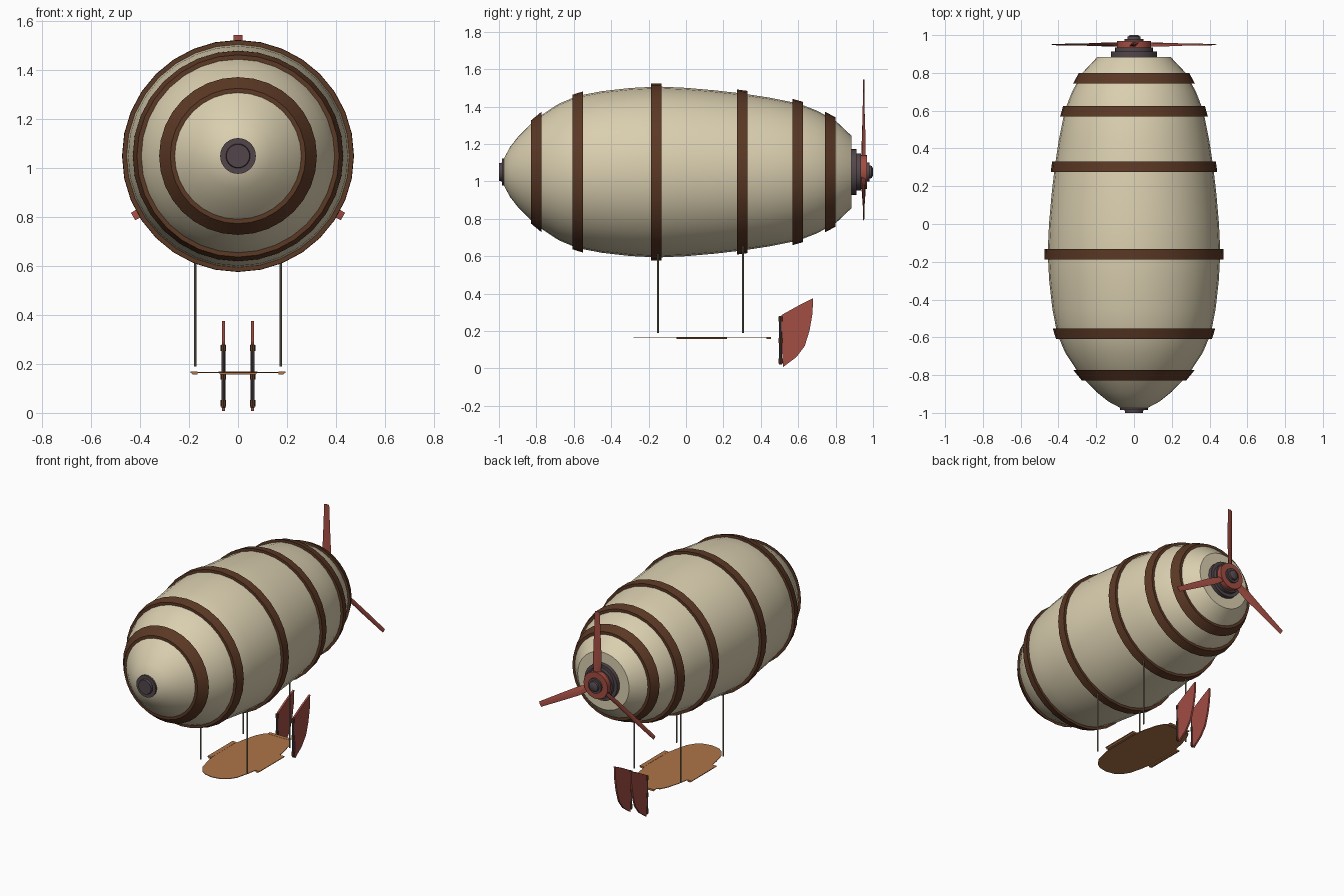
import bpy, bmesh, math
from mathutils import Matrix, Vector

if "Cube" in bpy.data.objects:
    bpy.data.objects.remove(bpy.data.objects["Cube"])

AXIS_Z = 1.05   # height of the balloon centre line


def material(name, rgb):
    m = bpy.data.materials.new(name)
    m.diffuse_color = (*rgb, 1)
    m.use_nodes = True
    m.node_tree.nodes["Principled BSDF"].inputs["Base Color"].default_value = m.diffuse_color
    return m


CREAM = material("cream canvas", (0.70, 0.62, 0.43))
BROWN = material("dark brown leather", (0.105, 0.040, 0.018))
RED = material("brick red", (0.36, 0.075, 0.055))
IRON = material("dark iron", (0.085, 0.062, 0.070))
WOOD = material("orange wood", (0.42, 0.175, 0.065))
ROPE = material("grey rope", (0.20, 0.185, 0.13))


def finish(name, bm, mat, smooth=True):
    bmesh.ops.recalc_face_normals(bm, faces=bm.faces)
    me = bpy.data.meshes.new(name)
    bm.to_mesh(me)
    bm.free()
    me.materials.append(mat)
    ob = bpy.data.objects.new(name, me)
    bpy.context.collection.objects.link(ob)
    if smooth:
        bpy.ops.object.select_all(action='DESELECT')
        ob.select_set(True)
        bpy.context.view_layer.objects.active = ob
        bpy.ops.object.shade_smooth_by_angle(angle=math.radians(35))
    return ob


def lathe(name, profile, mat, closed=False, n=32):
    """Turn (y, radius) points around the balloon axis."""
    bm = bmesh.new()
    rings = [[bm.verts.new((r * math.sin(math.tau * i / n), y,
                            AXIS_Z + r * math.cos(math.tau * i / n)))
              for i in range(n)] for y, r in profile]
    pairs = list(zip(rings, rings[1:]))
    if closed:
        pairs.append((rings[-1], rings[0]))
    else:
        bm.faces.new(rings[0])
        bm.faces.new(rings[-1])
    for a, b in pairs:
        for i in range(n):
            j = (i + 1) % n
            bm.faces.new((a[i], a[j], b[j], b[i]))
    return finish(name, bm, mat)


def prism(name, points, offset, mat):
    """Extrude a flat outline along offset."""
    bm = bmesh.new()
    off = Vector(offset)
    a = [bm.verts.new(p) for p in points]
    b = [bm.verts.new(Vector(p) + off) for p in points]
    bm.faces.new(a)
    bm.faces.new(b)
    for i in range(len(a)):
        j = (i + 1) % len(a)
        bm.faces.new((a[i], a[j], b[j], b[i]))
    return finish(name, bm, mat)


def rod(name, x, y, z0, z1, r, mat, n=8):
    bm = bmesh.new()
    bmesh.ops.create_cone(bm, cap_ends=True, segments=n, radius1=r, radius2=r,
                          depth=z1 - z0,
                          matrix=Matrix.Translation((x, y, (z0 + z1) / 2)))
    return finish(name, bm, mat)


# Balloon envelope
HULL = [(-0.98, 0.06), (-0.94, 0.135), (-0.89, 0.198), (-0.83, 0.257),
        (-0.77, 0.306), (-0.68, 0.365), (-0.58, 0.407), (-0.45, 0.432),
        (-0.30, 0.449), (-0.15, 0.457), (0.0, 0.450), (0.15, 0.437),
        (0.30, 0.420), (0.45, 0.397), (0.60, 0.367), (0.70, 0.328),
        (0.80, 0.274), (0.885, 0.193)]
lathe("balloon_envelope", HULL, CREAM)


def hull_radius(y):
    for (y0, r0), (y1, r1) in zip(HULL, HULL[1:]):
        if y0 <= y <= y1:
            return r0 + (r1 - r0) * (y - y0) / (y1 - y0)


# Bands following the envelope
for i, y in enumerate((-0.80, -0.58, -0.16, 0.302, 0.597, 0.772)):
    a, b = y - 0.028, y + 0.028
    ra, rb = hull_radius(a), hull_radius(b)
    lathe(f"envelope_band_{i + 1}", [(a, ra - 0.01), (a, ra + 0.018),
                                     (b, rb + 0.018), (b, rb - 0.01)], BROWN, True)

# Nose cap and propeller mount
lathe("nose_cap", [(-0.965, 0.073), (-0.985, 0.073), (-0.985, 0.05),
                   (-1.0, 0.047)], IRON)
lathe("propeller_mount", [(0.87, 0.122), (0.912, 0.122), (0.912, 0.10),
                          (0.935, 0.10), (0.935, 0.05), (0.98, 0.05),
                          (0.98, 0.035), (0.992, 0.033), (1.0, 0.02)], IRON)
lathe("propeller_hub", [(0.932, 0.09), (0.968, 0.09), (0.968, 0.05),
                        (0.932, 0.05)], RED, True)

# Three twisted, tapering propeller blades
for k in range(3):
    bm = bmesh.new()
    turn = Matrix.Rotation(math.tau * k / 3, 4, 'Y')
    rings = []
    for r, w, t, tw in ((0.07, 0.042, 0.026, 30), (0.16, 0.056, 0.016, 22),
                        (0.32, 0.046, 0.011, 12), (0.495, 0.035, 0.007, 6)):
        c, s = math.cos(math.radians(tw)), math.sin(math.radians(tw))
        rings.append([bm.verts.new(turn @ Vector((u * c - v * s, u * s + v * c, r))
                                   + Vector((0, 0.95, AXIS_Z)))
                      for u, v in ((-w / 2, 0), (0, -t / 2), (w / 2, 0), (0, t / 2))])
    for a, b in zip(rings, rings[1:]):
        for i in range(4):
            j = (i + 1) % 4
            bm.faces.new((a[i], a[j], b[j], b[i]))
    bm.faces.new(rings[0])
    bm.faces.new(rings[-1])
    finish(f"propeller_blade_{k + 1}", bm, RED)

# Deck: rounded oval with side and rear ledges
half = [(0.06, -0.268), (0.10, -0.24), (0.13, -0.195), (0.152, -0.11),
        (0.163, -0.05), (0.195, -0.05), (0.195, 0.22), (0.160, 0.22),
        (0.148, 0.29), (0.125, 0.37), (0.10, 0.42), (0.08, 0.43), (0.08, 0.455)]
outline = [(0, -0.28)] + half + [(-x, y) for x, y in reversed(half)]
prism("deck", [(x, y, 0.168) for x, y in outline], (0, 0, -0.004), WOOD)
for s in (-1, 1):
    prism("deck_side_ledge", [(s * 0.165, -0.05, 0.157), (s * 0.185, -0.05, 0.157),
                              (s * 0.195, -0.05, 0.169), (s * 0.165, -0.05, 0.169)],
          (0, 0.27, 0), WOOD)
prism("deck_rear_ledge", [(-0.08, 0.43, 0.169), (0.08, 0.43, 0.169),
                          (0.073, 0.43, 0.157), (-0.073, 0.43, 0.157)],
      (0, 0.025, 0), WOOD)

# Suspension ropes
for x in (-0.175, 0.175):
    for y in (-0.15, 0.305):
        rod("suspension_rope", x, y, 0.19, 0.68, 0.005, ROPE)

# Twin rudders with hinge posts and brackets
FIN = [(0.51, 0.285), (0.60, 0.335), (0.68, 0.375), (0.676, 0.29), (0.66, 0.20),
       (0.635, 0.12), (0.59, 0.06), (0.52, 0.008), (0.515, 0.06)]
for side, x in (("left", -0.06), ("right", 0.06)):
    prism(f"rudder_{side}", [(x - 0.006, y, z) for y, z in FIN], (0.012, 0, 0), RED)
    rod(f"rudder_post_{side}", x, 0.506, 0.02, 0.28, 0.008, IRON)
    for z in (0.04, 0.15, 0.265):
        rod(f"rudder_bracket_{side}", x, 0.506, z - 0.013, z + 0.013, 0.0115, BROWN)
